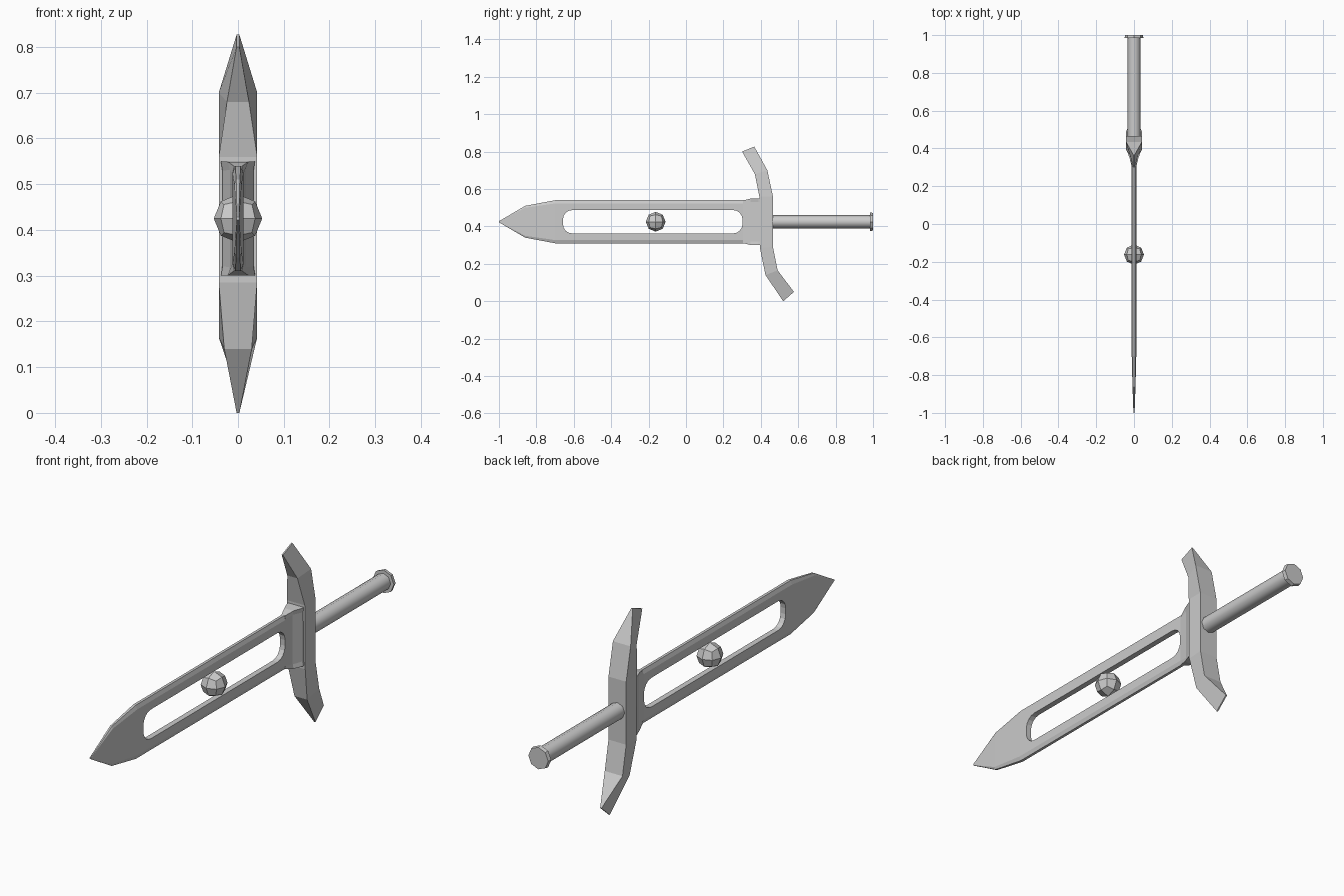
import bpy, bmesh
from math import pi
from mathutils import Vector

if "Cube" in bpy.data.objects:
    bpy.data.objects.remove(bpy.data.objects["Cube"])

CZ = 0.425  # height of the sword's long axis


def finish(name, bm):
    bmesh.ops.recalc_face_normals(bm, faces=bm.faces)
    mesh = bpy.data.meshes.new(name)
    bm.to_mesh(mesh)
    bm.free()
    obj = bpy.data.objects.new(name, mesh)
    bpy.context.collection.objects.link(obj)
    return obj


def loft(name, rings):
    bm = bmesh.new()
    loops = [[bm.verts.new(p) for p in ring] for ring in rings]
    n = len(loops[0])
    for a, b in zip(loops, loops[1:]):
        for i in range(n):
            j = (i + 1) % n
            bm.faces.new((a[i], a[j], b[j], b[i]))
    bm.faces.new(loops[0])
    bm.faces.new(loops[-1])
    return finish(name, bm)


def section(y, hz, x, edge_x, inset):
    # octagonal cross-section across the sword, mirrored on both axes
    quarter = [(x, hz - inset), (edge_x, hz)]
    pts = quarter + [(-a, b) for a, b in reversed(quarter)]
    pts += [(-a, -b) for a, b in pts]
    return [(a, y, CZ + b) for a, b in pts]


def rod(name, y0, y1, radius, tip_radius=None):
    bpy.ops.mesh.primitive_cone_add(
        vertices=8, radius1=radius, radius2=tip_radius or radius, depth=y1 - y0,
        location=(0, (y0 + y1) / 2, CZ), rotation=(-pi / 2, 0, 0))
    obj = bpy.context.object
    obj.name = name
    return obj


# blade with chamfered edges
blade = loft("blade", [section(*s) for s in [
    (0.42, 0.115, 0.012, 0.006, 0.017),
    (-0.70, 0.115, 0.012, 0.006, 0.017),
    (-0.86, 0.085, 0.008, 0.004, 0.010),
    (-1.00, 0.003, 0.003, 0.002, 0.001)]])

# rounded slot cut through the blade
bm = bmesh.new()
bmesh.ops.create_cube(bm, size=1)
bmesh.ops.scale(bm, vec=(0.2, 0.96, 0.125), verts=bm.verts)
bmesh.ops.translate(bm, vec=(0, -0.178, CZ), verts=bm.verts)
corners = [e for e in bm.edges if abs(e.verts[0].co.x - e.verts[1].co.x) > 0.1]
bmesh.ops.bevel(bm, geom=corners, offset=0.05, segments=4, profile=0.5, affect='EDGES')
cutter = finish("slot_cutter", bm)
cut = blade.modifiers.new("slot", 'BOOLEAN')
cut.operation = 'DIFFERENCE'
cut.object = cutter
bpy.context.view_layer.objects.active = blade
bpy.ops.object.modifier_apply(modifier=cut.name)
bpy.data.objects.remove(cutter)

# collar flaring from the blade into the guard
loft("collar", [section(*s) for s in [
    (0.305, 0.114, 0.012, 0.008, 0.015),
    (0.345, 0.124, 0.018, 0.022, 0.018),
    (0.385, 0.125, 0.034, 0.037, 0.020),
    (0.430, 0.125, 0.036, 0.037, 0.020)]])

# swept guard: inner point, outer point, inner and outer half width
stations = [
    ((0.520, 0.000), (0.577, 0.050), 0.003, 0.003),
    ((0.425, 0.140), (0.490, 0.165), 0.030, 0.042),
    ((0.395, 0.285), (0.465, 0.290), 0.042, 0.042),
    ((0.392, 0.560), (0.465, 0.560), 0.042, 0.042),
    ((0.368, 0.680), (0.435, 0.700), 0.024, 0.042),
    ((0.300, 0.800), (0.365, 0.827), 0.003, 0.003)]
loft("guard", [[(-wi, *i), (wi, *i), (wo, *o), (-wo, *o)] for i, o, wi, wo in stations])

# grip and pommel
rod("grip", 0.45, 0.99, 0.035)
bpy.ops.object.shade_smooth_by_angle(angle=pi / 3)
rod("pommel", 0.984, 1.0, 0.050, 0.047)

# floating faceted gem: a cube subdivided once and pushed out to a sphere
bm = bmesh.new()
bmesh.ops.create_cube(bm, size=1)
bmesh.ops.subdivide_edges(bm, edges=bm.edges, cuts=1, use_grid_fill=True)
for v in bm.verts:
    v.co = v.co.normalized() * 0.053 + Vector((0, -0.162, CZ))
finish("gem", bm)
